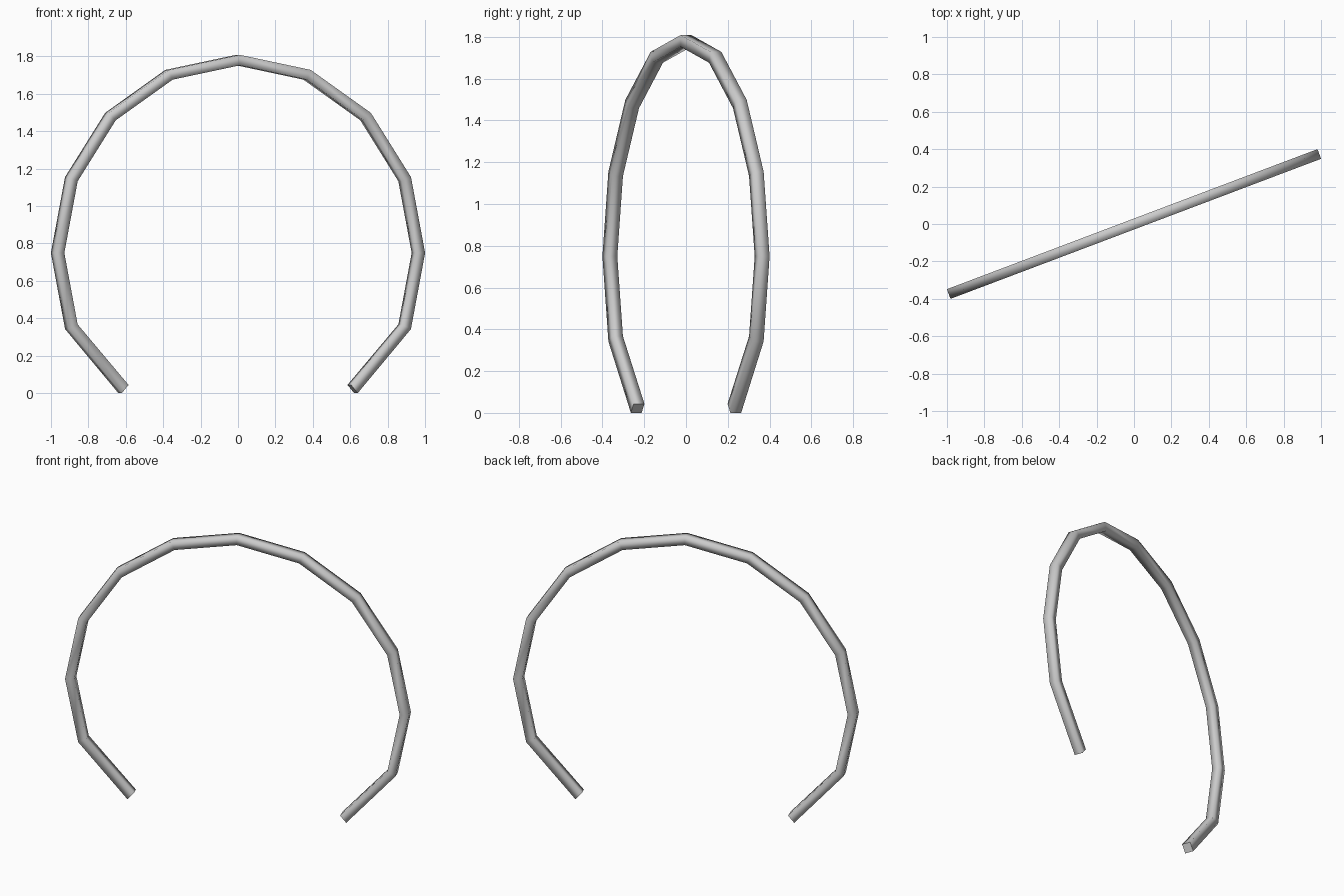
import bpy, bmesh
from math import radians, sin, cos
from mathutils import Vector, Matrix

if "Cube" in bpy.data.objects:
    bpy.data.objects.remove(bpy.data.objects["Cube"])

R, CZ, HALF = 1.031, 0.75, 0.0275   # arc radius, arc centre height, half tube width
TURN = radians(20.7)                # the hoop's plane is turned about z

# Centre line in the hoop's plane: 22.5 degree steps, with the open ends bent inwards
path = [Vector((0.655, 0.0225))]
path += [Vector((R * cos(radians(a)), CZ + R * sin(radians(a))))
         for a in [-22.5 + 22.5 * i for i in range(11)]]
path.append(Vector((-0.655, 0.0225)))


def mitre(i):
    """Outward half-width vector of the square tube at path point i."""
    if i == 0:
        return Vector((0.655, -0.755)) * (HALF * 1.05)
    if i == len(path) - 1:
        return Vector((-0.655, -0.755)) * (HALF * 1.05)
    a = (path[i] - path[i - 1]).normalized()
    b = (path[i + 1] - path[i]).normalized()
    t = (a + b).normalized()
    return Vector((t.y, -t.x)) * (HALF / t.dot(a))


# Square tube swept along the path
bm = bmesh.new()
rings = []
for i, p in enumerate(path):
    n = mitre(i)
    rings.append([bm.verts.new((p.x + s * n.x, w * HALF, p.y + s * n.y))
                  for s, w in ((1, -1), (1, 1), (-1, 1), (-1, -1))])
for r0, r1 in zip(rings, rings[1:]):
    for k in range(4):
        f = bm.faces.new((r0[k], r0[(k + 1) % 4], r1[(k + 1) % 4], r1[k]))
        f.smooth = True

# Flat end caps with sharp rims
for ring in (rings[0], rings[-1]):
    cap = bm.faces.new(ring)
    for e in cap.edges:
        e.smooth = False
bmesh.ops.recalc_face_normals(bm, faces=bm.faces)
bmesh.ops.rotate(bm, verts=bm.verts, cent=(0, 0, 0), matrix=Matrix.Rotation(TURN, 3, 'Z'))

# Rest the hoop on the ground
low = min(v.co.z for v in bm.verts)
bmesh.ops.translate(bm, verts=bm.verts, vec=(0, 0, -low))

mesh = bpy.data.meshes.new("open_hoop")
bm.to_mesh(mesh)
bm.free()
bpy.context.collection.objects.link(bpy.data.objects.new("open_hoop", mesh))
